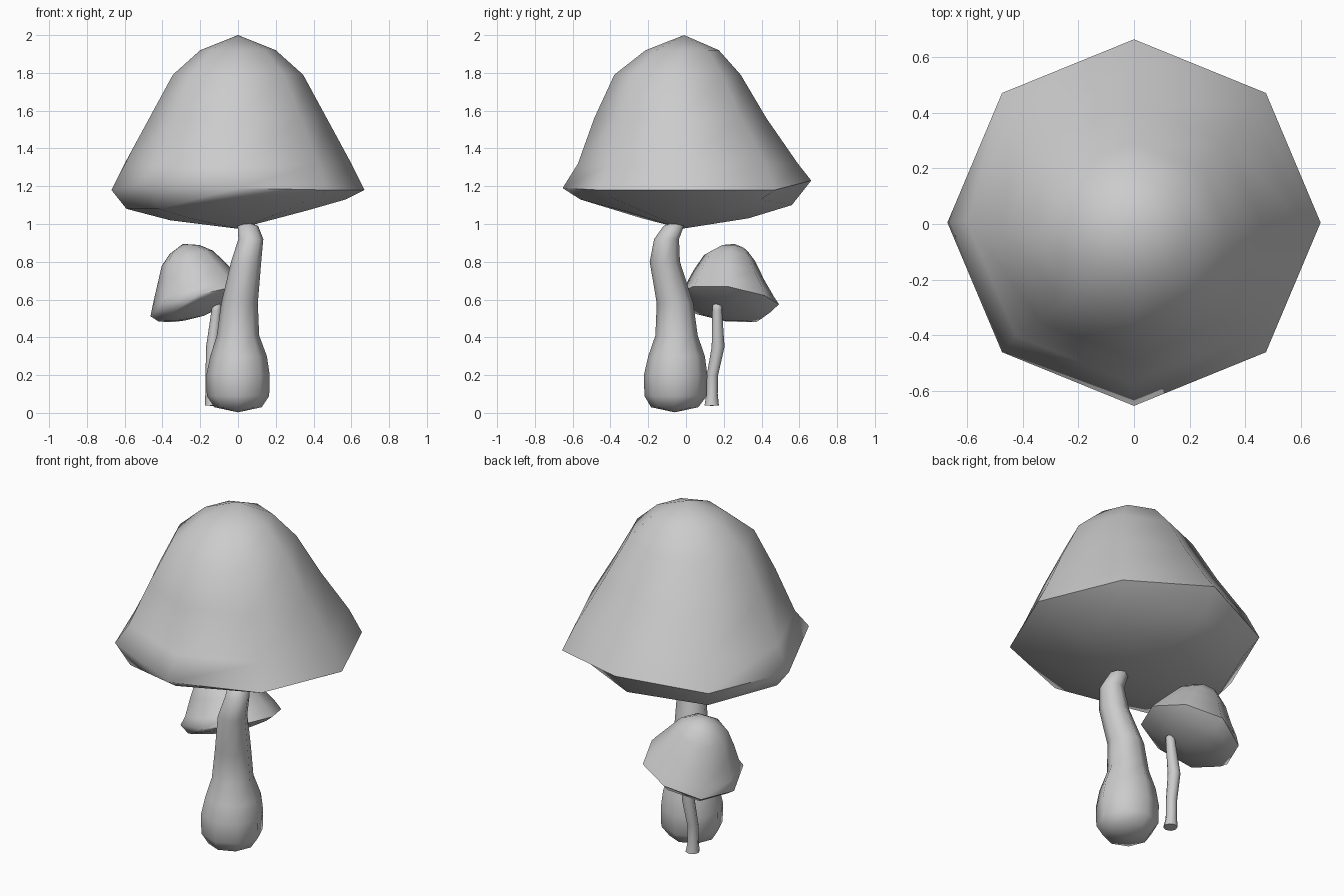
import bpy, bmesh, math
from mathutils import Vector, Matrix

cube = bpy.data.objects.get("Cube")
if cube:
    bpy.data.objects.remove(cube, do_unlink=True)

grey = bpy.data.materials.new("plain grey")
grey.use_nodes = True
grey.diffuse_color = (0.6, 0.6, 0.6, 1)
grey.node_tree.nodes["Principled BSDF"].inputs["Base Color"].default_value = (0.6, 0.6, 0.6, 1)
SIDES = 8


def ring(cx, cy, rx, ry, heights):
    """One octagonal loop with a height for every corner."""
    return [Vector((cx + rx * math.cos(math.tau * i / SIDES),
                    cy + ry * math.sin(math.tau * i / SIDES), heights[i]))
            for i in range(SIDES)]


def loft(name, rings, bottom, top, hard_edge, matrix=Matrix()):
    """Skin the loops, close both ends on a pole, keep chosen edges hard."""
    bm = bmesh.new()
    loops = [[bm.verts.new(p) for p in r] for r in rings]
    for a, b in zip(loops, loops[1:]):
        for i in range(SIDES):
            j = (i + 1) % SIDES
            bm.faces.new((a[i], a[j], b[j], b[i]))
    low, high = bm.verts.new(bottom), bm.verts.new(top)
    for i in range(SIDES):
        j = (i + 1) % SIDES
        bm.faces.new((low, loops[0][j], loops[0][i]))
        bm.faces.new((high, loops[-1][i], loops[-1][j]))
    for f in bm.faces:
        f.smooth = True
    for k, loop in enumerate(loops):
        for i in range(SIDES):
            if hard_edge(k, i):
                bm.edges.get((loop[i], loop[(i + 1) % SIDES])).smooth = False
    bmesh.ops.recalc_face_normals(bm, faces=bm.faces)
    bm.transform(matrix)
    mesh = bpy.data.meshes.new(name)
    bm.to_mesh(mesh)
    bm.free()
    mesh.materials.append(grey)
    obj = bpy.data.objects.new(name, mesh)
    bpy.context.collection.objects.link(obj)
    return obj


# Caps: heights are measured from the rim, the underside sags to the back right
UNDER_INNER = (-.11, -.12, -.15, -.16, -.16, -.15, -.11, -.11)
UNDER_OUTER = (-.05, -.05, -.08, -.11, -.10, -.10, -.05, -.04)
RIM = (0, 0, .05, 0, 0, .04, .01, 0)
DOME = ((.60, .14, .01), (.47, .38, -.03), (.345, .61, -.045), (.20, .74, -.02))


def cap(name, matrix):
    rings = [ring(0, 0, .36, .33, UNDER_INNER),
             ring(-.01, 0, .58, .56, UNDER_OUTER),
             ring(0, .005, .67, .658, RIM)]
    for radius, height, shift in DOME:
        rings.append(ring(0, shift, radius, radius * .97, [height] * SIDES))
    # the rim is crisp except around the softly rolled front corner
    loft(name, rings, (0, -.02, -.205), (0, -.01, .82),
         lambda k, i: k == 2 and i not in (4, 5), matrix)


cap("large_cap", Matrix.Translation((0, 0, 1.18)))
lean = Vector((0, 0, 1)).rotation_difference(Vector((-.3, .13, 1))).to_matrix().to_4x4()
cap("small_cap", Matrix.Translation((-.2, .22, .59)) @ lean @ Matrix.Diagonal((.41, .41, .39, 1)))


# Stems: each station is centre x, centre y, radius, height
def stem(name, stations, foot_drop, flat_foot):
    rings = [ring(x, y, r, r, [z] * SIDES) for x, y, r, z in stations]
    x0, y0, _, z0 = stations[0]
    x1, y1, _, z1 = stations[-1]
    loft(name, rings, (x0, y0, z0 - foot_drop), (x1, y1, z1 + .02),
         lambda k, i: flat_foot and k == 0)


stem("large_stem", [(0, -.06, .125, .03), (0, -.055, .165, .09), (0, -.055, .168, .2),
                    (.003, -.05, .15, .3), (0, -.05, .112, .41), (.008, -.058, .097, .58),
                    (.043, -.112, .08, .8), (.068, -.103, .066, .92), (.052, -.065, .054, .99)],
     .027, False)
stem("small_stem", [(-.138, .136, .038, .04), (-.143, .138, .03, .1), (-.142, .14, .03, .2),
                    (-.135, .17, .034, .35), (-.115, .165, .026, .54), (-.115, .165, .026, .57)],
     .003, True)
